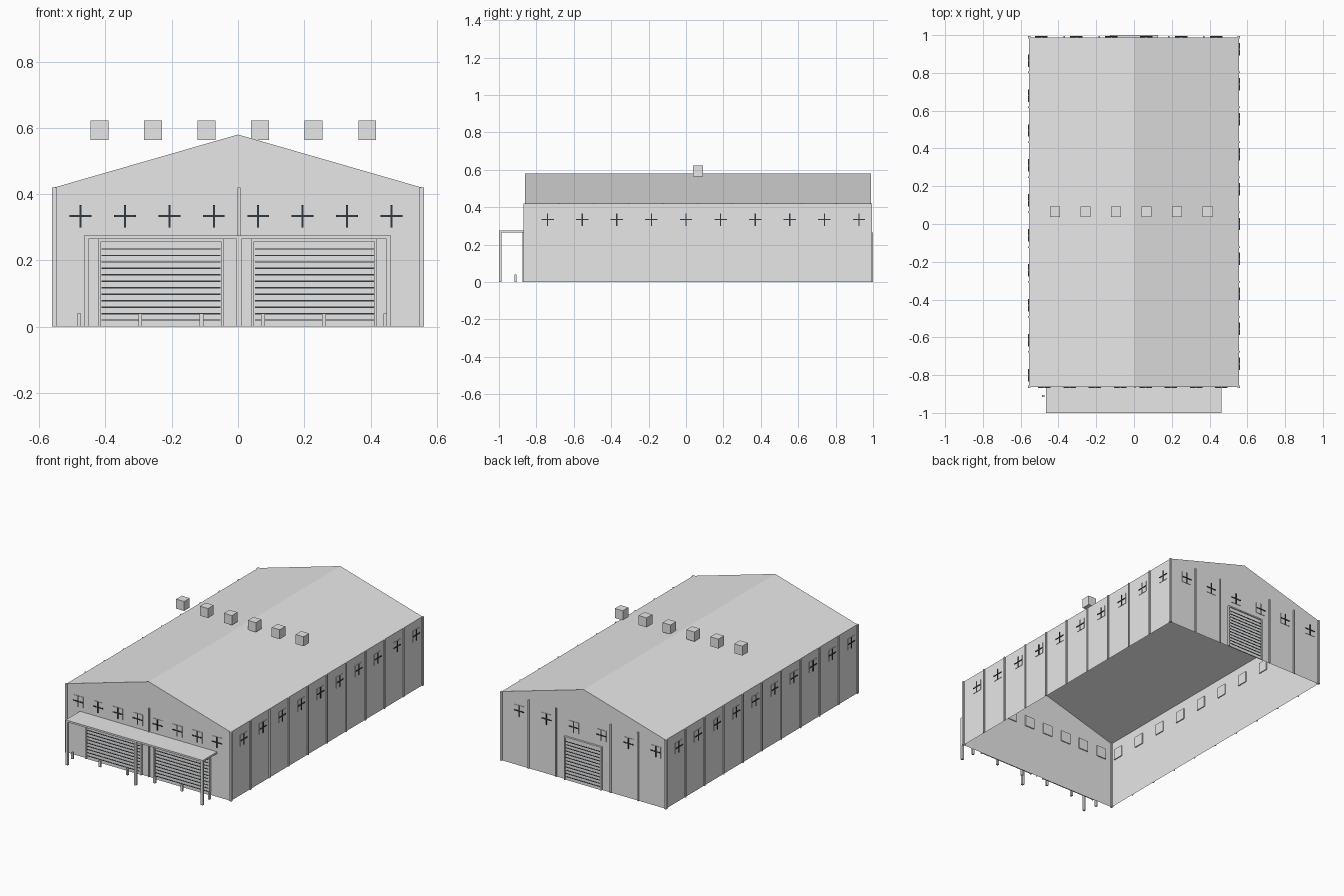
import bpy, bmesh, math
from mathutils import Matrix, Vector

if "Cube" in bpy.data.objects:
    bpy.data.objects.remove(bpy.data.objects["Cube"])


def material(name, rgb):
    m = bpy.data.materials.new(name)
    m.use_nodes = True
    color = (*rgb, 1)
    m.diffuse_color = color
    m.node_tree.nodes["Principled BSDF"].inputs["Base Color"].default_value = color
    return m


GREY = material("light_grey", (0.8, 0.8, 0.8))
DARK = material("dark_bars", (0.03, 0.04, 0.05))

HALF, EAVE, RIDGE = 0.555, 0.42, 0.58
FRONT, BACK = -0.862, 0.988


def make(name, bm, mat=GREY):
    mesh = bpy.data.meshes.new(name)
    bmesh.ops.recalc_face_normals(bm, faces=bm.faces)
    bm.to_mesh(mesh)
    bm.free()
    mesh.materials.append(mat)
    obj = bpy.data.objects.new(name, mesh)
    bpy.context.collection.objects.link(obj)
    return obj


def boxes(name, spans, mat=GREY, frame=Matrix()):
    """One object from boxes given as (x0, x1, y0, y1, z0, z1)."""
    bm = bmesh.new()
    for x0, x1, y0, y1, z0, z1 in spans:
        mid = Vector((x0 + x1, y0 + y1, z0 + z1)) / 2
        size = Matrix.Diagonal((x1 - x0, y1 - y0, z1 - z0, 1))
        bmesh.ops.create_cube(bm, size=1, matrix=frame @ Matrix.Translation(mid) @ size)
    return make(name, bm, mat)


# Hollow shell, open underneath
bm = bmesh.new()
profile = [(-HALF, 0), (-HALF, EAVE), (0, RIDGE), (HALF, EAVE), (HALF, 0)]
near = [bm.verts.new((x, FRONT, z)) for x, z in profile]
far = [bm.verts.new((x, BACK, z)) for x, z in profile]
bm.faces.new(near)
bm.faces.new(far[::-1])
for i in range(4):
    bm.faces.new((near[i], far[i], far[i + 1], near[i + 1]))
make("hall_walls_and_roof", bm)


# Wall frames: local x runs along the wall, local -y points outward
def wall(x, y, turn):
    return Matrix.Translation((x, y, 0)) @ Matrix.Rotation(math.radians(turn), 4, "Z")


def row(start, step, count):
    return [start + step * i for i in range(count)]


BAY = 0.185
walls = {
    "front": (wall(0, FRONT, 0), row(-0.475, 0.134, 8), [0.003]),
    "right_end": (wall(HALF, 0, 90), row(-0.74, BAY, 10), row(-0.677, BAY, 9)),
    "back": (wall(0, BACK, 180), row(-0.435, BAY, 6), [-0.37, -BAY, BAY, 0.37]),
    "left_end": (wall(-HALF, 0, -90), row(-0.865, BAY, 10), row(-0.803, BAY, 9)),
}
names = {"right_end": "left_side", "left_end": "right_side"}

# Windows with cross bars, and wall pilasters
W, Z0, Z1 = 0.033, 0.3, 0.367
ZM = (Z0 + Z1) / 2
for key, (frame, windows, pilasters) in walls.items():
    name = names.get(key, key)
    boxes(name + "_windows", [(u - W, u + W, -0.003, 0.006, Z0, Z1) for u in windows],
          GREY, frame)
    bars = []
    for u in windows:
        bars.append((u - 0.003, u + 0.003, -0.006, -0.002, Z0, Z1))
        bars.append((u - W, u + W, -0.006, -0.002, ZM - 0.003, ZM + 0.003))
    boxes(name + "_window_bars", bars, DARK, frame)
    boxes(name + "_pilasters",
          [(u - 0.004, u + 0.004, -0.007, 0, 0, EAVE) for u in pilasters], GREY, frame)

# Corner columns
boxes("corner_columns", [
    (x - 0.007, x + 0.007, y - 0.007, y + 0.007, 0, EAVE)
    for x in (-HALF, HALF) for y in (FRONT, BACK)])


# Roller doors: slab, dark slat joints and surround
def roller_door(name, frame, u0, u1, top):
    boxes(name, [(u0, u1, -0.006, 0, 0, top)], GREY, frame)
    joints = [z for z in row(0.02, 0.0195, 13) if z < top - 0.008]
    boxes(name + "_joints",
          [(u0 + 0.006, u1 - 0.006, -0.008, -0.005, z - 0.002, z + 0.002) for z in joints],
          DARK, frame)
    boxes(name + "_surround", [
        (u0 - 0.004, u0 + 0.004, -0.012, 0, 0, top),
        (u1 - 0.004, u1 + 0.004, -0.012, 0, 0, top),
        (u0 - 0.004, u1 + 0.004, -0.012, 0, top, top + 0.008)], GREY, frame)


roller_door("front_door_right", walls["front"][0], -0.418, -0.047, 0.257)
roller_door("front_door_left", walls["front"][0], 0.045, 0.416, 0.257)
roller_door("back_door", walls["back"][0], -0.122, 0.122, 0.257)

# Canopy and its posts
boxes("canopy", [(-0.465, 0.462, -1, FRONT, 0.264, 0.275)])
boxes("canopy_posts", [(x - 0.007, x + 0.007, -1, -0.986, 0, 0.266)
                       for x in (-0.458, 0.003, 0.455)])

# Bollards in front of the doors
boxes("bollards", [(x - 0.006, x + 0.006, -0.917, -0.905, 0, 0.04)
                   for x in row(-0.48, BAY, 6)])

# Row of roof vents
boxes("roof_vents", [(x - 0.027, x + 0.027, 0.038, 0.092, 0.564, 0.622)
                     for x in row(-0.418, 0.1616, 6)])
